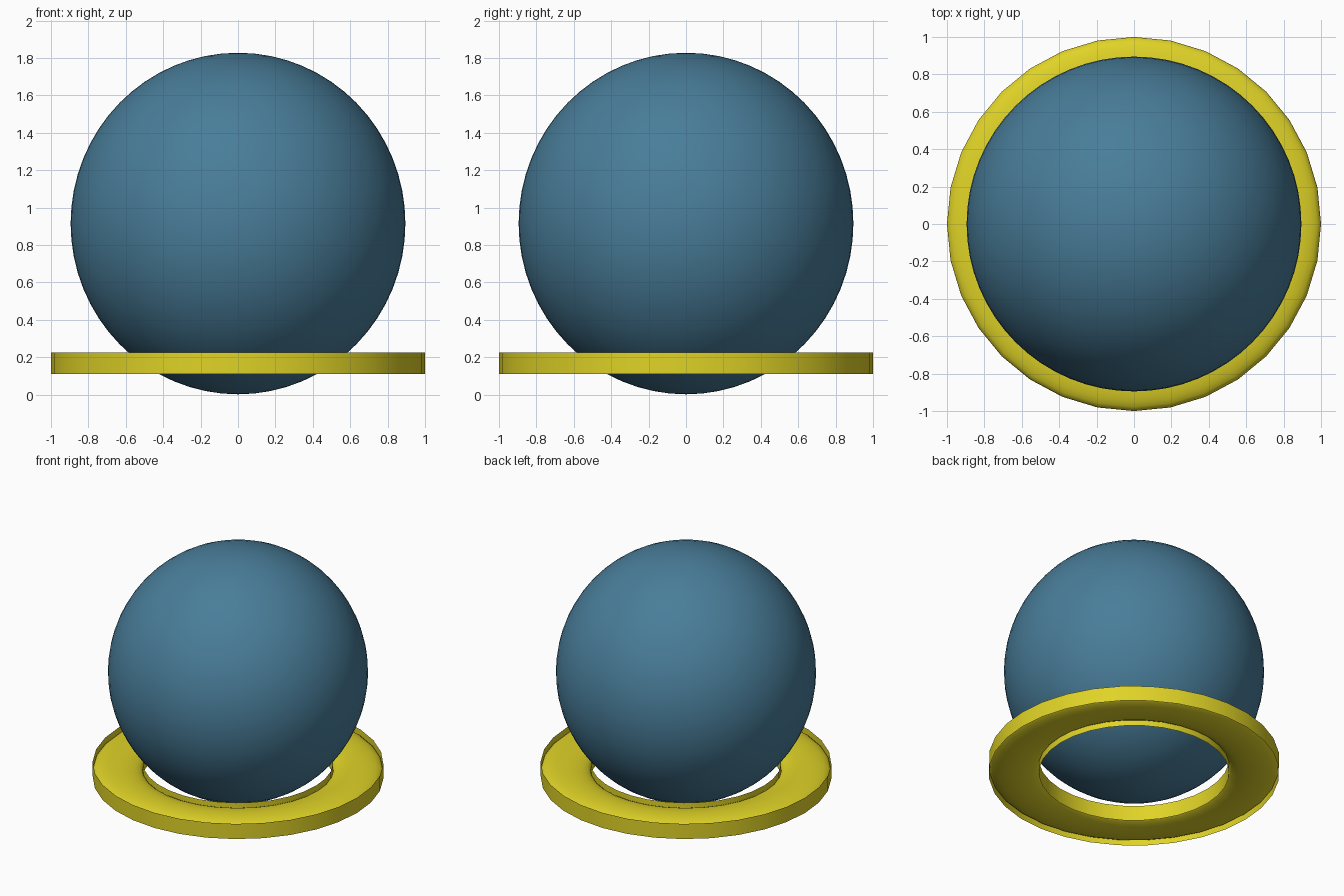
import bpy, math

if "Cube" in bpy.data.objects:
    bpy.data.objects.remove(bpy.data.objects["Cube"])


def material(name, rgb):
    m = bpy.data.materials.new(name)
    m.diffuse_color = (*rgb, 1)
    m.use_nodes = True
    m.node_tree.nodes["Principled BSDF"].inputs["Base Color"].default_value = m.diffuse_color
    return m


BLUE = material("steel_blue", (0.066, 0.205, 0.32))
YELLOW = material("yellow", (0.74, 0.65, 0.02))


def lathe(name, profile, mat, closed=False, sides=32):
    """Turn a (radius, z) profile around the z axis."""
    n = len(profile)
    verts = [(r * math.cos(math.tau * i / sides), r * math.sin(math.tau * i / sides), z)
             for i in range(sides) for r, z in profile]
    faces = []
    for i in range(sides):
        a, b = i * n, (i + 1) % sides * n
        for j in range(n if closed else n - 1):
            k = (j + 1) % n
            faces.append((a + j, b + j, b + k, a + k))
    me = bpy.data.meshes.new(name)
    me.from_pydata(verts, [], faces)
    me.materials.append(mat)
    me.shade_smooth()
    ob = bpy.data.objects.new(name, me)
    bpy.context.collection.objects.link(ob)
    return ob


# Ball, very slightly taller than wide
bpy.ops.mesh.primitive_uv_sphere_add(segments=64, ring_count=32, radius=1, location=(0, 0, 0.915))
ball = bpy.context.object
ball.name = "ball"
ball.scale = (0.895, 0.895, 0.913)
ball.data.materials.append(BLUE)
bpy.ops.object.shade_smooth()

# Stand: flattened round tube between an outer and an inner upright band
LOW, HIGH, INNER, OUTER = 0.11, 0.225, 0.655, 1.0
mid_r, mid_z = (INNER + OUTER) / 2, (LOW + HIGH) / 2
half_r, half_z = (OUTER - INNER) / 2, (HIGH - LOW) / 2
tube = [(mid_r + half_r * math.cos(math.tau * i / 24), mid_z + half_z * math.sin(math.tau * i / 24))
        for i in range(24)]
lathe("stand_tube", tube, YELLOW, closed=True)
lathe("stand_outer_band", [(OUTER, LOW), (OUTER, HIGH)], YELLOW)
lathe("stand_inner_band", [(INNER, HIGH), (INNER, LOW)], YELLOW)
